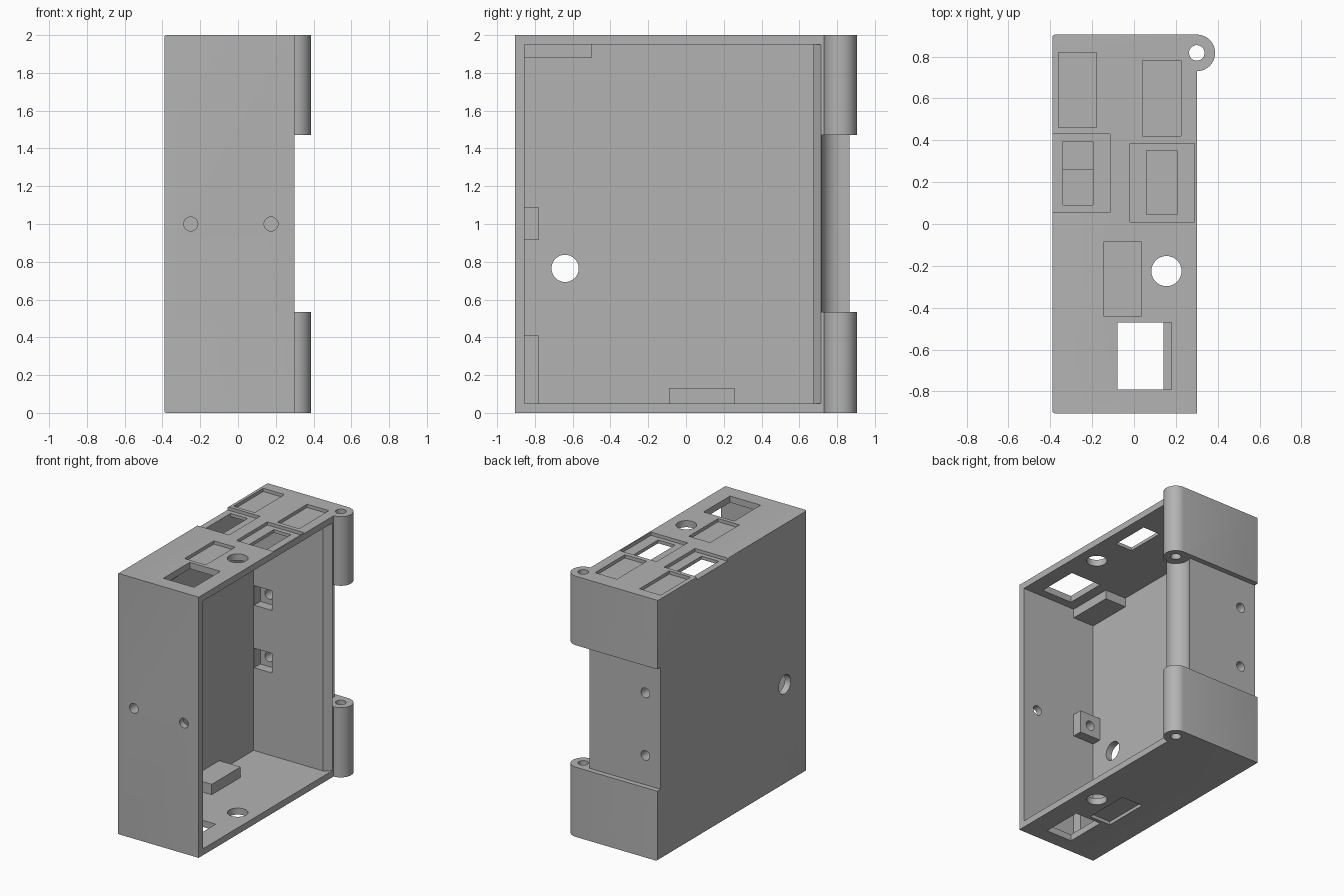
import bpy, bmesh, math

cube = bpy.data.objects.get("Cube")
if cube:
    bpy.data.objects.remove(cube, do_unlink=True)

grey = bpy.data.materials.new("plain_grey")
grey.use_nodes = True
tone = (0.45, 0.45, 0.45, 1)
grey.diffuse_color = tone
grey.node_tree.nodes["Principled BSDF"].inputs["Base Color"].default_value = tone


def prism(name, outline, z0, z1, round_x=None):
    """Extrude an xy outline from z0 to z1, easing the edges lying on x = round_x."""
    bm = bmesh.new()
    face = bm.faces.new([bm.verts.new((x, y, z0)) for x, y in outline])
    top = bmesh.ops.extrude_face_region(bm, geom=[face])["geom"]
    bmesh.ops.translate(bm, vec=(0, 0, z1 - z0),
                        verts=[v for v in top if isinstance(v, bmesh.types.BMVert)])
    bmesh.ops.recalc_face_normals(bm, faces=bm.faces)
    if round_x is not None:
        edges = [e for e in bm.edges if all(abs(v.co.x - round_x) < 1e-4 for v in e.verts)]
        bmesh.ops.bevel(bm, geom=edges, offset=0.012, segments=3, profile=0.5, affect='EDGES')
    mesh = bpy.data.meshes.new(name)
    bm.to_mesh(mesh)
    bm.free()
    mesh.materials.append(grey)
    obj = bpy.data.objects.new(name, mesh)
    bpy.context.collection.objects.link(obj)
    return obj


def box(name, x, y, z):
    return prism(name, [(x[0], y[0]), (x[1], y[0]), (x[1], y[1]), (x[0], y[1])], *z)


def rod(name, center, radius, length, axis):
    turn = {'X': (0, math.pi / 2, 0), 'Y': (math.pi / 2, 0, 0), 'Z': (0, 0, 0)}[axis]
    bpy.ops.mesh.primitive_cylinder_add(vertices=48, radius=radius, depth=length,
                                        location=center, rotation=turn)
    obj = bpy.context.object
    obj.name = name
    obj.data.materials.append(grey)
    return obj


def combine(target, tool, operation):
    mod = target.modifiers.new("join", 'BOOLEAN')
    mod.operation, mod.solver, mod.object = operation, 'EXACT', tool
    tool.hide_render = True
    bpy.context.view_layer.objects.active = target
    bpy.ops.object.modifier_apply(modifier=mod.name)
    bpy.data.objects.remove(tool, do_unlink=True)


# Outer body with the rounded hinge knuckle on its rear open corner
L, R, F, B = -0.39, 0.30, -0.905, 0.905
pin_y, knuckle = 0.8175, 0.0875
arc = [(R + knuckle * math.cos(a), pin_y + knuckle * math.sin(a))
       for a in (math.radians(-90 + 7.5 * i) for i in range(25))]
case = prism("enclosure_case", [(L, F), (R, F)] + arc + [(L, B)], 0, 2, round_x=L)

# Inner cavity, open to one side, with a chamfered rear lip
combine(case, prism("cavity", [(-0.34, -0.855), (0.31, -0.855), (0.31, 0.724),
                               (0.25, 0.675), (-0.34, 0.675)], 0.05, 1.95), 'DIFFERENCE')

# Inner pads in the corners
pad_x = (-0.36, -0.16)
pads = [
    ("front_screw_pad", (-0.875, -0.78), (0.915, 1.09)),
    ("front_low_pad", (-0.875, -0.78), (0.03, 0.41)),
    ("ceiling_pad", (-0.875, -0.50), (1.88, 1.97)),
    ("floor_pad", (-0.09, 0.26), (0.03, 0.13)),
]
for name, y, z in pads:
    combine(case, box(name, pad_x, y, z), 'UNION')

# Gap between the two knuckles, with a round hollow for the mating hinge
gap = (0.535, 1.47)
cutters = [
    box("rear_gap", (-0.5, 0.32), (0.865, 1.0), gap),
    rod("hinge_hollow", (R, pin_y, sum(gap) / 2), 0.10, gap[1] - gap[0], 'Z'),
    rod("hinge_pin_hole", (R, pin_y, 1), 0.037, 2.2, 'Z'),
]

# Shallow pockets in the top, and one in the bottom
for x, y in [((-0.36, -0.18), (0.46, 0.82)), ((0.04, 0.225), (0.42, 0.78)),
             ((-0.145, 0.035), (-0.44, -0.085)), ((-0.5, -0.115), (0.055, 0.43)),
             ((-0.02, 0.29), (0.01, 0.385))]:
    cutters.append(box("top_pocket", x, y, (1.975, 2.1)))
cutters.append(box("bottom_pocket", (-0.145, 0.035), (-0.44, -0.085), (-0.1, 0.025)))

# Windows through the top and bottom
for x, y, z in [((-0.34, -0.195), (0.09, 0.395), (1.9, 2.1)),
                ((0.06, 0.205), (0.045, 0.35), (1.9, 2.1)),
                ((-0.08, 0.18), (-0.79, -0.47), (1.9, 2.1)),
                ((-0.08, 0.14), (-0.79, -0.47), (-0.1, 0.1))]:
    cutters.append(box("window", x, y, z))

# Round holes
cutters.append(rod("cable_hole", (0.155, -0.225, 1), 0.072, 2.2, 'Z'))
cutters.append(rod("side_hole", (L, -0.64, 0.765), 0.072, 0.3, 'X'))
for x in (-0.25, 0.175):
    cutters.append(rod("front_screw_hole", (x, -0.85, 1), 0.037, 0.24, 'Y'))
for z in (0.76, 1.24):
    cutters.append(rod("rear_screw_hole", (-0.26, 0.8, z), 0.037, 0.4, 'Y'))
    cutters.append(box("nut_pocket", (-0.335, -0.185), (0.6, 0.75), (z - 0.075, z + 0.075)))

for cutter in cutters:
    combine(case, cutter, 'DIFFERENCE')

bpy.ops.object.select_all(action='DESELECT')
case.select_set(True)
bpy.context.view_layer.objects.active = case
bpy.ops.object.shade_smooth_by_angle(angle=math.radians(30))
